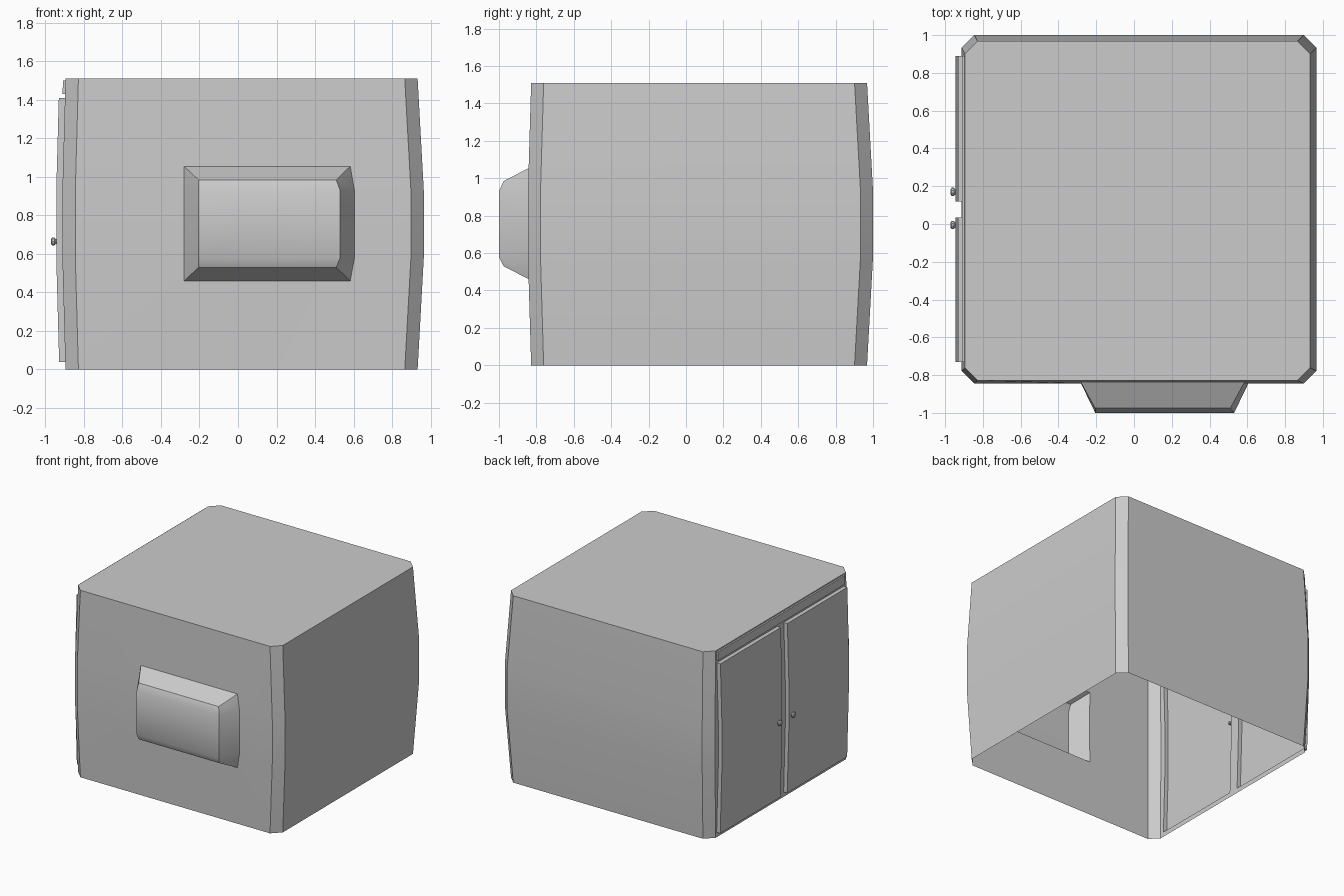
import bpy, bmesh, math

if "Cube" in bpy.data.objects:
    bpy.data.objects.remove(bpy.data.objects["Cube"])

H, BAND, C = 1.51, 0.58, 0.067
LEVELS = [0, BAND, H - BAND, H]


def corners(z):
    """Chamfered plan of the bulging body at height z, counter-clockwise from front left."""
    t = min(1, min(z, H - z) / BAND)
    x0, x1, y0, y1 = (a + (b - a) * t for a, b in
                      [(-.896, -.912), (.933, .965), (-.828, -.845), (.968, 1.0)])
    return [(x0 + C, y0, z), (x1 - C, y0, z), (x1, y0 + C, z), (x1, y1 - C, z),
            (x1 - C, y1, z), (x0 + C, y1, z), (x0, y1 - C, z), (x0, y0 + C, z)]


def finish(name, bm):
    me = bpy.data.meshes.new(name)
    bm.to_mesh(me)
    bm.free()
    ob = bpy.data.objects.new(name, me)
    bpy.context.collection.objects.link(ob)
    bpy.ops.object.select_all(action='DESELECT')
    ob.select_set(True)
    bpy.context.view_layer.objects.active = ob
    bpy.ops.object.shade_smooth_by_angle(angle=math.radians(35))
    return ob


def face(bm, pts):
    return bm.faces.new([bm.verts.new(p) for p in pts])


# Body shell: roof, back, right side and chamfered corners, open below
bm = bmesh.new()
face(bm, corners(H))
for za, zb in zip(LEVELS, LEVELS[1:]):
    a, b = corners(za), corners(zb)
    for i in (1, 2, 3, 4, 5, 7):
        j = (i + 1) % 8
        face(bm, [a[i], a[j], b[j], b[i]])

# Front wall sloping to the opening, then the protruding bay (left x, right x, y, z)
wall = [(corners(z)[0], corners(z)[1]) for z in LEVELS]


def bay_ring(left, right_end, right_mid, y_end, y_mid, z_low, z_high):
    rows = []
    for k, z in enumerate([z_low, BAND, H - BAND, z_high]):
        mid = k in (1, 2)
        y = y_mid if mid else y_end
        rows.append(((left, y, z), (right_mid if mid else right_end, y, z)))
    return rows


base = bay_ring(-.28, .583, .605, -.84, -.845, .46, 1.055)
tip = bay_ring(-.205, .51, .53, -.975, -1.0, .53, .985)


def loop(rows):
    return [r[0] for r in rows[::-1]] + [r[1] for r in rows]


for outer, inner in ((wall, base), (base, tip)):
    o, n = loop(outer), loop(inner)
    for i in range(8):
        j = (i + 1) % 8
        face(bm, [o[i], o[j], n[j], n[i]])
for lo, hi in zip(tip, tip[1:]):
    face(bm, [lo[0], lo[1], hi[1], hi[0]])
bmesh.ops.remove_doubles(bm, verts=bm.verts[:], dist=1e-4)
finish("body_shell", bm)

# Left wall as a grid, with two doors and a top rail pushed out of it
YS = [None, -.73, .035, .12, .89, None]
ZS = [0, .04, BAND, H - BAND, 1.41, 1.43, 1.50, H]
bm = bmesh.new()
grid = []
for z in ZS:
    c = corners(z)
    ys = [c[7][1]] + YS[1:-1] + [c[6][1]]
    grid.append([bm.verts.new((c[6][0], y, z)) for y in ys])
doors, rail = [], []
for r in range(len(ZS) - 1):
    for k in range(len(YS) - 1):
        f = bm.faces.new([grid[r][k + 1], grid[r][k], grid[r + 1][k], grid[r + 1][k + 1]])
        if 1 <= r <= 3 and k in (1, 3):
            doors.append(f)
        elif r == 5 and 1 <= k <= 3:
            rail.append(f)
for region, depth in ((doors, .032), (rail, .013)):
    res = bmesh.ops.extrude_face_region(bm, geom=region)
    moved = [v for v in res['geom'] if isinstance(v, bmesh.types.BMVert)]
    bmesh.ops.translate(bm, verts=moved, vec=(-depth, 0, 0))
    old = [f for f in region if f.is_valid]
    if old:
        bmesh.ops.delete(bm, geom=old, context='FACES')
finish("double_door_wall", bm)

# Door knobs: stem flaring into a bevelled head (x, radius)
PROFILE = [(-.922, .012), (-.946, .013), (-.954, .022), (-.965, .022), (-.971, .014)]
for name, y in (("knob_front", -.005), ("knob_back", .17)):
    bm = bmesh.new()
    rings = [[bm.verts.new((x, y + r * math.cos(math.tau * i / 10), .665 + r * math.sin(math.tau * i / 10)))
              for i in range(10)] for x, r in PROFILE]
    for a, b in zip(rings, rings[1:]):
        for i in range(10):
            j = (i + 1) % 10
            bm.faces.new([a[i], a[j], b[j], b[i]])
    bm.faces.new(rings[0])
    bm.faces.new(rings[-1])
    bmesh.ops.recalc_face_normals(bm, faces=bm.faces[:])
    finish(name, bm)
